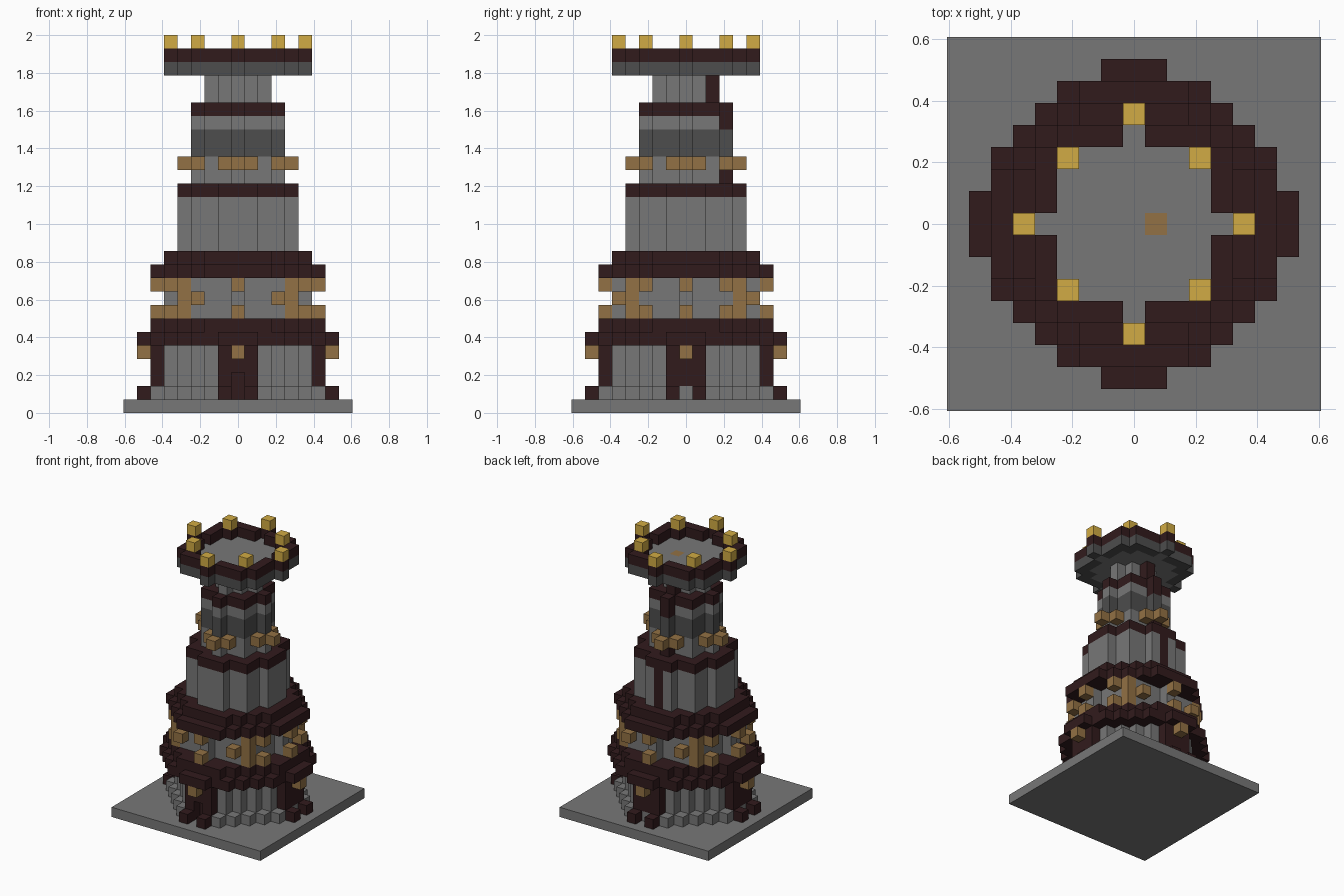
import bpy, bmesh
from mathutils import Vector

cube = bpy.data.objects.get("Cube")
if cube:
    bpy.data.objects.remove(cube)

U = 2 / 28  # edge length of one block


def material(name, rgb):
    m = bpy.data.materials.new(name)
    m.use_nodes = True
    m.diffuse_color = (*rgb, 1)
    m.node_tree.nodes["Principled BSDF"].inputs["Base Color"].default_value = (*rgb, 1)
    return m


STONE = material("grey stone", (0.185, 0.185, 0.185))
SLATE = material("dark slate", (0.075, 0.075, 0.075))
TIMBER = material("dark timber", (0.031, 0.011, 0.012))
BRONZE = material("dull bronze", (0.29, 0.165, 0.058))
GOLD = material("bright gold", (0.64, 0.41, 0.058))

blocks = {}  # (x, y, layer) -> (part name, material)


def put(part, mat, cells, first, last=None):
    """Fill the cells with blocks from the first to the last layer."""
    for x, y in cells:
        for k in range(first, (last or first) + 1):
            blocks[x, y, k] = (part, mat)


def disc(limit):
    """Round plan: all cells whose squared radius is within the limit."""
    r = range(-8, 9)
    return {(x, y) for x in r for y in r if x * x + y * y <= limit}


def around(*cells):
    """Repeat cells in all four quadrants."""
    return {(sx * x, sy * y) for x, y in cells for sx in (1, -1) for sy in (1, -1)}


def turned(*cells):
    """Repeat cells in all quadrants and with x and y exchanged."""
    return around(*cells, *[(y, x) for x, y in cells])


# Ground plate and ground floor
plate = {(x, y) for x in range(-8, 9) for y in range(-8, 9)}
put("ground_plate", STONE, plate, 0)
put("plinth", STONE, disc(40), 1)
put("ground_floor_wall", STONE, disc(29), 2, 4)

# Four porches with feet, posts, a lintel and a lamp
put("porch_posts", TIMBER, turned((6, 1)), 1, 4)
put("porch_feet", TIMBER, turned((7, 1)), 1)
put("porch_lintels", TIMBER, turned((6, 0)), 2, 4)
put("porch_lamps", BRONZE, turned((7, 0)), 4)

# Front doorway
for k in (1, 2):
    blocks.pop((0, -6, k), None)
put("front_door", TIMBER, [(0, -5)], 1, 2)

# Lower ledge
put("lower_ledge", TIMBER, disc(49) | turned((7, 1)), 5)
put("lower_ledge_cap", TIMBER, disc(40), 6)

# Gallery storey with bronze ornaments
put("gallery_wall", STONE, disc(25), 7, 9)
for k in (7, 9):
    put("gallery_studs", BRONZE, turned((6, 0)) | around((5, 3)), k)
    put("gallery_stud_backs", STONE, turned((5, 0)), k)
put("gallery_corner_posts", BRONZE, around((4, 4)), 7, 9)
put("gallery_studs", BRONZE, around((3, 5)), 8)

# Upper ledge
put("upper_ledge", TIMBER, disc(40), 10)
put("upper_ledge_cap", TIMBER, disc(29), 11)

# Middle tower
put("middle_wall", STONE, disc(18), 12, 15)
put("middle_band", TIMBER, disc(18), 16)

# Slender tower
put("neck_base", STONE, disc(9), 17, 18)
put("neck_studs", BRONZE, turned((4, 0), (3, 1)), 18)
put("neck_slate", SLATE, disc(9), 19, 20)
put("neck_wall", STONE, disc(9), 21)
put("neck_band", TIMBER, disc(9), 22)
put("top_wall", STONE, disc(4), 23, 24)

# Timber strip up the back
for y, first, last in ((4, 12, 15), (3, 17, 17), (3, 21, 21), (2, 23, 24)):
    put("back_strip", TIMBER, [(0, y)], first, last)

# Lookout platform, parapet and crown
floor = disc(16)
put("platform_rim", SLATE, disc(25) - floor, 25)
put("platform_floor", STONE, floor, 25)
put("floor_hatch", BRONZE, [(1, 0)], 25)
put("parapet", TIMBER, disc(25) - floor, 26)
put("crown_blocks", GOLD, turned((5, 0)) | around((3, 3)), 27)


def square(bm, verts, cell, axis, sign):
    """Add one outward side of a block."""
    n = [0, 0, 0]
    n[axis] = sign
    centre, n = Vector(cell), Vector(n)
    a = Vector((n.y, n.z, n.x))
    b = n.cross(a)
    loop = []
    for s, t in ((-1, -1), (1, -1), (1, 1), (-1, 1)):
        p = centre + (n + a * s + b * t) / 2
        key = tuple(round(c * 2) for c in p)
        if key not in verts:
            verts[key] = bm.verts.new((p.x * U, p.y * U, (p.z + 0.5) * U))
        loop.append(verts[key])
    bm.faces.new(loop)


# One object per part, with only its exposed sides
parts = {}
for cell, key in blocks.items():
    parts.setdefault(key, []).append(cell)

for (name, mat), cells in parts.items():
    bm, verts = bmesh.new(), {}
    for cell in cells:
        for axis in range(3):
            for sign in (1, -1):
                near = list(cell)
                near[axis] += sign
                if tuple(near) not in blocks:
                    square(bm, verts, cell, axis, sign)
    bmesh.ops.dissolve_limit(bm, angle_limit=0.01, verts=bm.verts[:], edges=bm.edges[:])
    mesh = bpy.data.meshes.new(name)
    bm.to_mesh(mesh)
    bm.free()
    mesh.materials.append(mat)
    bpy.context.collection.objects.link(bpy.data.objects.new(name, mesh))
